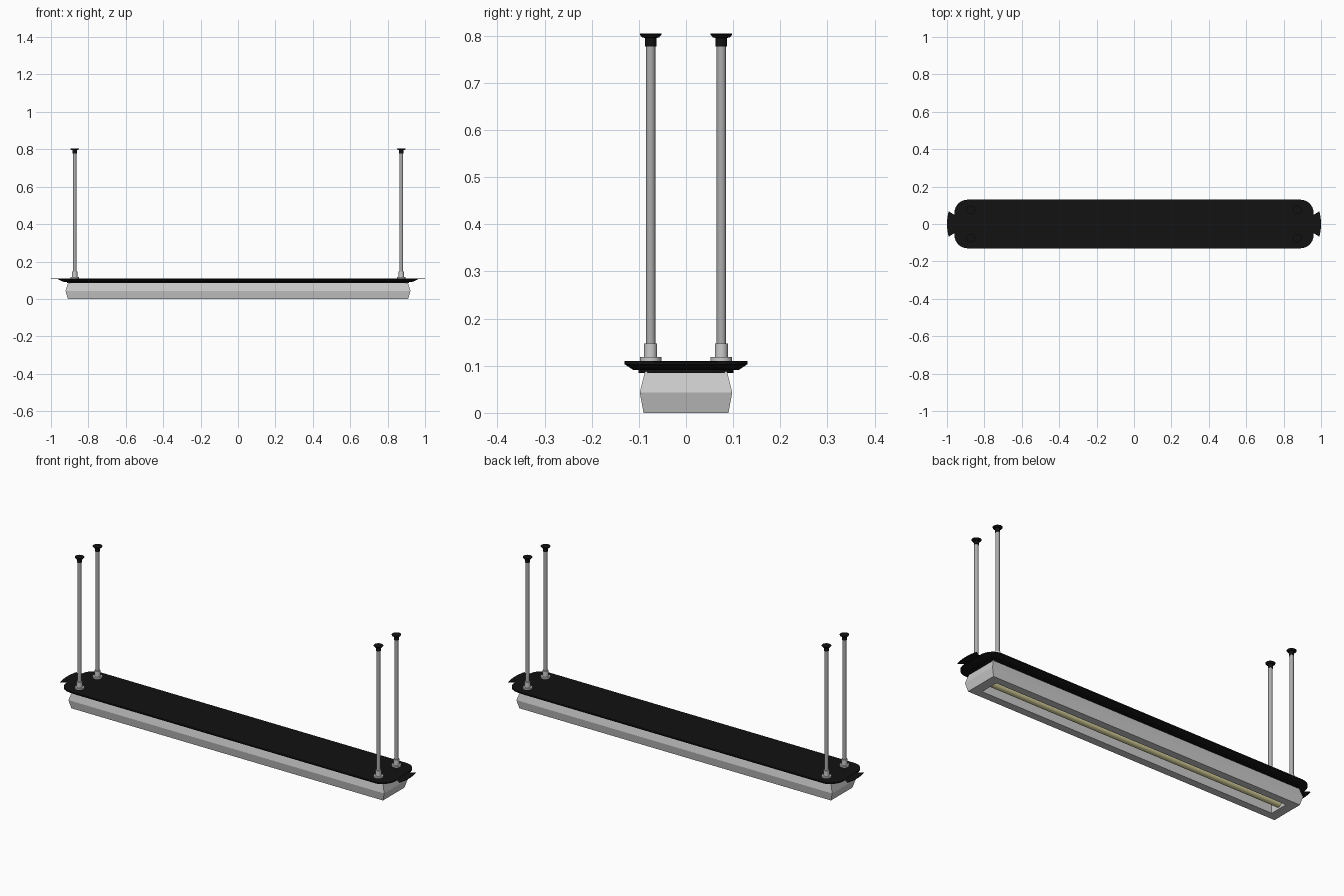
import bpy, bmesh, math

if "Cube" in bpy.data.objects:
    bpy.data.objects.remove(bpy.data.objects["Cube"])


def material(name, rgb):
    m = bpy.data.materials.new(name)
    m.diffuse_color = (*rgb, 1)
    m.use_nodes = True
    m.node_tree.nodes["Principled BSDF"].inputs["Base Color"].default_value = m.diffuse_color
    return m


BLACK = material("black", (0.006, 0.006, 0.006))
STEEL = material("steel", (0.42, 0.42, 0.42))
TUBE = material("warm_tube", (0.75, 0.70, 0.36))


def make(name, bm, mat=None, smooth=False):
    bmesh.ops.recalc_face_normals(bm, faces=bm.faces)
    me = bpy.data.meshes.new(name)
    bm.to_mesh(me)
    bm.free()
    ob = bpy.data.objects.new(name, me)
    bpy.context.collection.objects.link(ob)
    if mat:
        me.materials.append(mat)
    if smooth:
        bpy.ops.object.select_all(action='DESELECT')
        ob.select_set(True)
        bpy.context.view_layer.objects.active = ob
        bpy.ops.object.shade_smooth_by_angle(angle=math.radians(35))
    return ob


def rect(hx, hy, z, r=0.0, n=8):
    """Ring of a rectangle, with rounded corners if r > 0."""
    pts = []
    for q, (sx, sy) in enumerate([(1, 1), (-1, 1), (-1, -1), (1, -1)]):
        for i in range(n + 1 if r else 1):
            a = math.pi / 2 * (q + i / n)
            pts.append((sx * (hx - r) + r * math.cos(a),
                        sy * (hy - r) + r * math.sin(a), z))
    return pts


def loft(name, rings, mat=None, smooth=False):
    bm = bmesh.new()
    loops = [[bm.verts.new(p) for p in ring] for ring in rings]
    n = len(loops[0])
    for a, b in zip(loops, loops[1:]):
        for i in range(n):
            j = (i + 1) % n
            bm.faces.new((a[i], a[j], b[j], b[i]))
    bm.faces.new(loops[0])
    bm.faces.new(loops[-1])
    return make(name, bm, mat, smooth)


def turned(name, x, y, profile, mat=None, n=24):
    """Round part about a vertical axis from (radius, z) pairs."""
    rings = [[(x + r * math.cos(2 * math.pi * i / n),
               y + r * math.sin(2 * math.pi * i / n), z) for i in range(n)]
             for r, z in profile]
    return loft(name, rings, mat, True)


# Faceted housing with a recess open at the bottom
loft("lamp_housing", [
    rect(0.908, 0.087, 0.088), rect(0.922, 0.098, 0.043), rect(0.91, 0.09, 0.0),
    rect(0.86, 0.05, 0.0), rect(0.86, 0.05, 0.06)])

# Black top plate with a chamfered underside
loft("top_plate", [
    rect(0.915, 0.101, 0.085, 0.041), rect(0.915, 0.101, 0.091, 0.041),
    rect(0.932, 0.112, 0.091, 0.052), rect(0.96, 0.13, 0.103, 0.07),
    rect(0.96, 0.13, 0.11, 0.07)], BLACK, True)

# Light tube lying in the recess
loft("light_tube", [
    [(x, 0.02 * math.cos(2 * math.pi * i / 24),
      0.03 + 0.02 * math.sin(2 * math.pi * i / 24)) for i in range(24)]
    for x in (-0.86, 0.86)], TUBE, True)

# Flared end tabs
for side, s in (("left", -1), ("right", 1)):
    outline = [(0.93, -0.05), (0.965, -0.052)]
    for i in range(9):
        t = -1 + i / 4
        outline.append((1.0 - 0.009 * t * t, 0.068 * t))
    outline += [(0.965, 0.052), (0.93, 0.05)]
    loft(side + "_end_tab", [[(s * x, y, z) for x, y in outline]
                             for z in (0.106, 0.109)], BLACK)

# Four hanging rods with collars and ceiling caps
for sx, side in ((-1, "left"), (1, "right")):
    for sy, end in ((-1, "front"), (1, "back")):
        x, y, tag = sx * 0.873, sy * 0.075, f"{side}_{end}_"
        turned(tag + "collar", x, y,
               [(0.023, 0.109), (0.023, 0.118), (0.014, 0.118), (0.014, 0.147)])
        turned(tag + "rod", x, y, [(0.01, 0.12), (0.01, 0.79)], STEEL)
        turned(tag + "ceiling_cap", x, y,
               [(0.012, 0.777), (0.012, 0.795), (0.018, 0.796),
                (0.023, 0.802), (0.023, 0.804)], BLACK)
